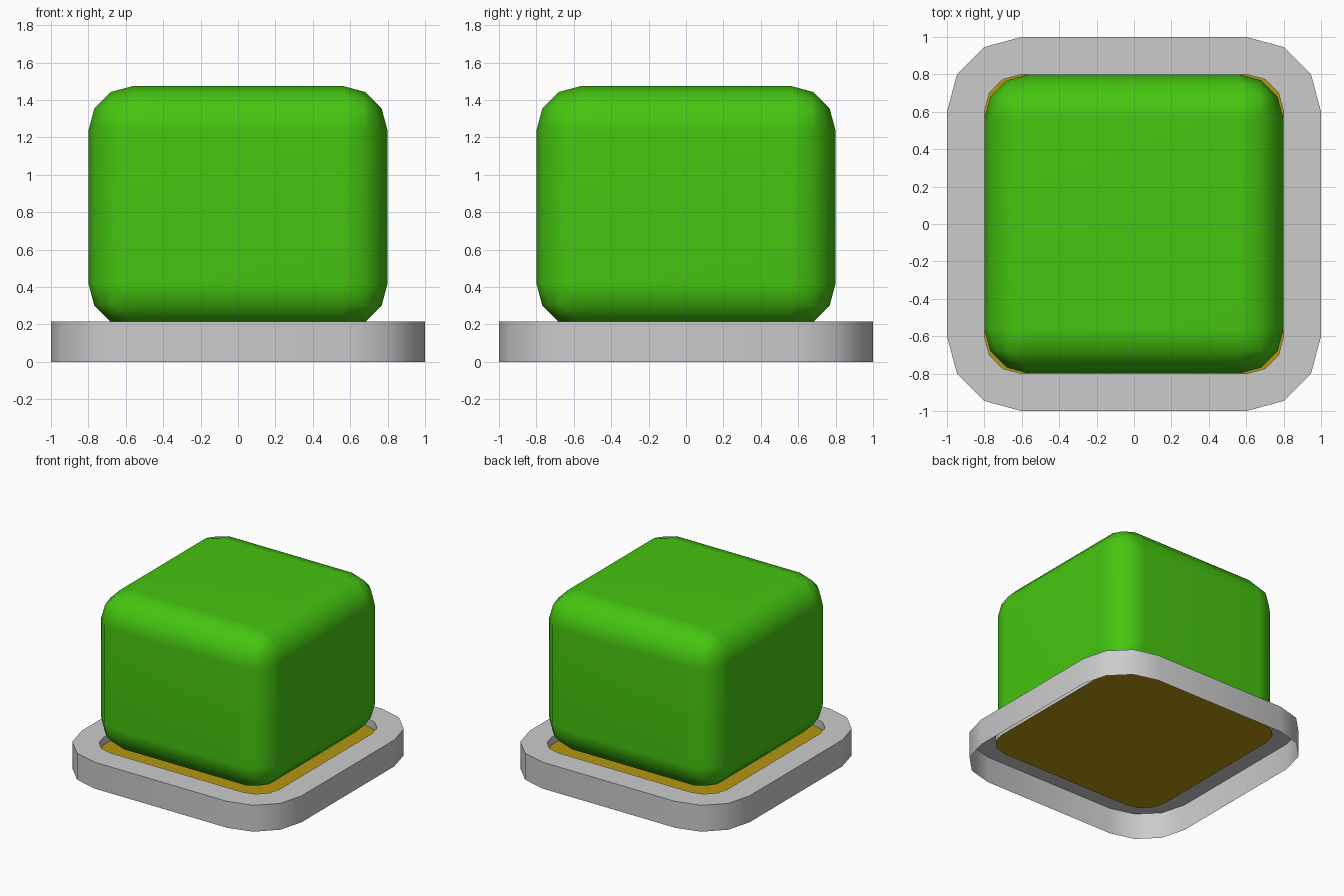
import bpy, bmesh, math

if "Cube" in bpy.data.objects:
    bpy.data.objects.remove(bpy.data.objects["Cube"])


def material(name, color):
    m = bpy.data.materials.new(name)
    m.diffuse_color = (*color, 1)
    m.use_nodes = True
    m.node_tree.nodes["Principled BSDF"].inputs["Base Color"].default_value = m.diffuse_color
    return m


def rounded_square(bm, half, radius, z, segments=3):
    """Ring of vertices around a square with rounded corners."""
    c = half - radius
    verts = []
    for k, (sx, sy) in enumerate([(1, 1), (-1, 1), (-1, -1), (1, -1)]):
        for i in range(segments + 1):
            a = math.pi / 2 * (k + i / segments)
            verts.append(bm.verts.new((sx * c + radius * math.cos(a),
                                       sy * c + radius * math.sin(a), z)))
    return verts


def bridge(bm, lower, upper):
    n = len(lower)
    for i in range(n):
        j = (i + 1) % n
        bm.faces.new((lower[i], lower[j], upper[j], upper[i]))


def finish(bm, name, mat=None):
    mesh = bpy.data.meshes.new(name)
    bm.to_mesh(mesh)
    bm.free()
    obj = bpy.data.objects.new(name, mesh)
    bpy.context.collection.objects.link(obj)
    if mat:
        mesh.materials.append(mat)
    bpy.ops.object.select_all(action='DESELECT')
    obj.select_set(True)
    bpy.context.view_layer.objects.active = obj
    return obj


green = material("green", (0.06, 0.56, 0.005))
gold = material("gold", (0.46, 0.307, 0.005))

# Base rim: outer wall, flat top and a short inner lip, open underneath
bm = bmesh.new()
loops = [rounded_square(bm, 1.0, 0.4, 0.0),
         rounded_square(bm, 1.0, 0.4, 0.217),
         rounded_square(bm, 0.8, 0.2, 0.217),
         rounded_square(bm, 0.8, 0.2, 0.155)]
for a, b in zip(loops, loops[1:]):
    bridge(bm, a, b)
finish(bm, "base_rim")
bpy.ops.object.shade_smooth_by_angle(angle=math.radians(40))

# Gold floor inside the rim
bm = bmesh.new()
bm.faces.new(rounded_square(bm, 0.8, 0.2, 0.155))
finish(bm, "base_floor", gold)

# Rounded button block, with normals weighted so the flat sides shade evenly
bm = bmesh.new()
bmesh.ops.create_cube(bm, size=1)
bmesh.ops.scale(bm, vec=(1.6, 1.6, 1.295), verts=bm.verts)
bmesh.ops.translate(bm, vec=(0, 0, 0.8275), verts=bm.verts)
bmesh.ops.bevel(bm, geom=bm.edges[:], offset=0.24, segments=3,
                profile=0.5, affect='EDGES')
button = finish(bm, "button", green)
bpy.ops.object.shade_smooth_by_angle(angle=math.radians(60))
button.modifiers.new("even_shading", 'WEIGHTED_NORMAL')
